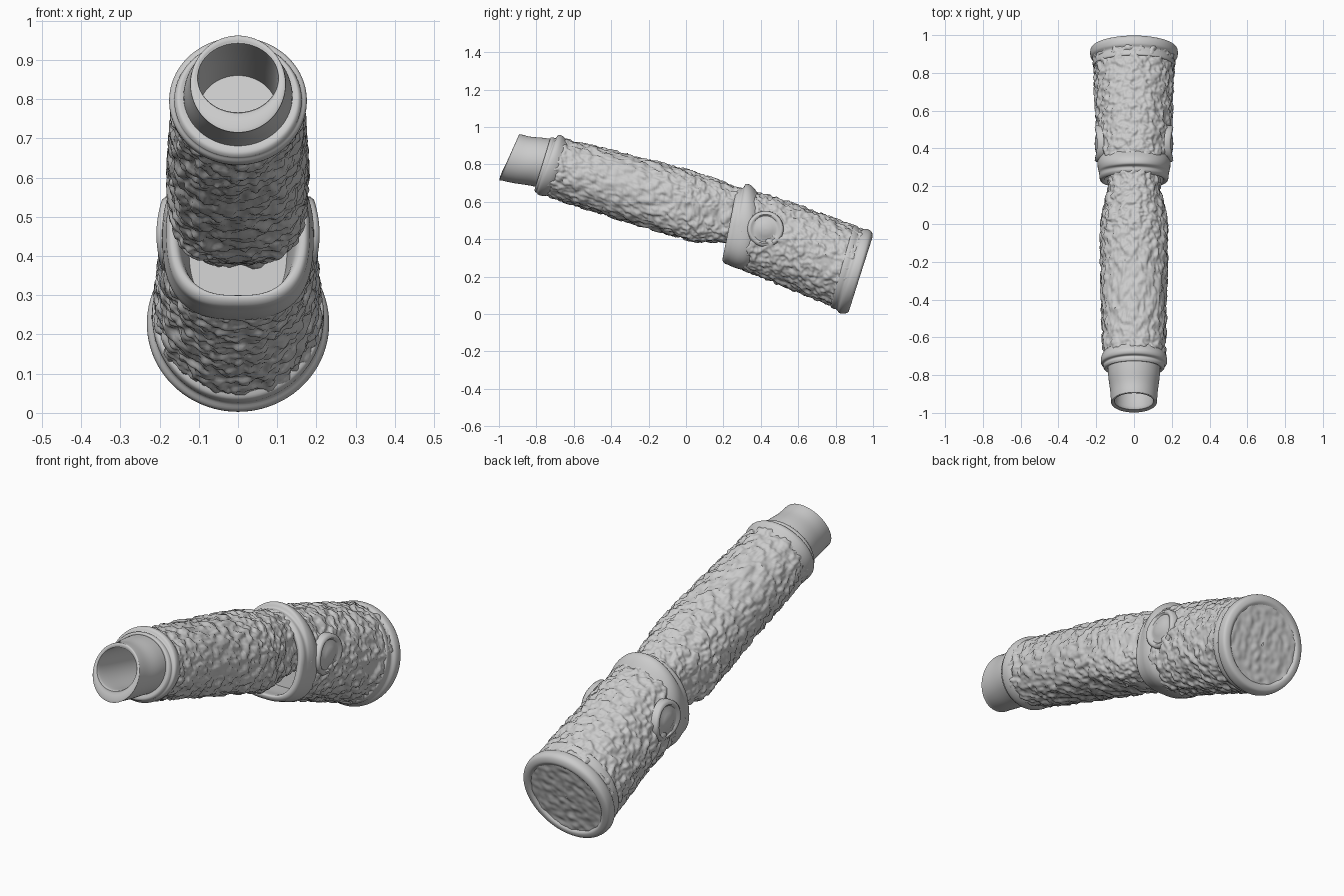
import bpy, math
from mathutils import Vector, noise


def catmull(a, b, c, d, t):
    return 0.5 * (2*b + (c-a)*t + (2*a-5*b+4*c-d)*t*t + (3*b-a-3*c+d)*t**3)


def loft(name, sections, steps=4, seg=64, rough=0.0, cap_end=False, angle=50):
    """Section = top y, top z, bottom y, bottom z, half width, lower squareness."""
    n = len(sections)
    rows = []
    for i in range(n - 1):
        p = [sections[min(max(k, 0), n - 1)] for k in (i-1, i, i+1, i+2)]
        rows += [[catmull(*q, s / steps) for q in zip(*p)] for s in range(steps)]
    rows.append(sections[-1])
    verts, faces = [], []
    for ty, tz, by, bz, rx, ex in rows:
        top, bot = Vector((0, ty, tz)), Vector((0, by, bz))
        mid, up = (top + bot) / 2, (top - bot) / 2
        for k in range(seg):
            a = 2 * math.pi * k / seg
            c, s = math.cos(a), math.sin(a)
            e = 2 / ex if c < 0 else 1
            off = (up * math.copysign(abs(c)**e, c)
                   + Vector((rx * math.copysign(abs(s)**e, s), 0, 0)))
            v = mid + off
            if rough:
                h = noise.noise(v * 26) + 0.7 * noise.noise(v * 55)
                v += off.normalized() * rough * max(-0.8, min(0.8, h * 1.6))
            verts.append(v)
    for r in range(len(rows) - 1):
        for k in range(seg):
            a, b = r*seg + k, r*seg + (k+1) % seg
            faces.append((a, b, b + seg, a + seg))
    if cap_end:
        faces.append(tuple(range((len(rows)-1)*seg, len(rows)*seg)))
    me = bpy.data.meshes.new(name)
    me.from_pydata(verts, [], faces)
    ob = bpy.data.objects.new(name, me)
    bpy.context.collection.objects.link(ob)
    return finish(ob, angle)


def finish(ob, angle=50):
    bpy.ops.object.select_all(action='DESELECT')
    ob.select_set(True)
    bpy.context.view_layer.objects.active = ob
    bpy.ops.object.mode_set(mode='EDIT')
    bpy.ops.mesh.select_all(action='SELECT')
    bpy.ops.mesh.normals_make_consistent(inside=False)
    bpy.ops.object.mode_set(mode='OBJECT')
    bpy.ops.object.shade_smooth_by_angle(angle=math.radians(angle))
    return ob


# rough grip, squarer underneath where it narrows into the barrel
loft("grip", [
    (-0.68, 0.94, -0.79, 0.65, 0.163, 2),
    (-0.50, 0.90, -0.59, 0.58, 0.168, 2.1),
    (-0.20, 0.825, -0.29, 0.485, 0.174, 2.4),
    (0.00, 0.772, -0.06, 0.418, 0.176, 3),
    (0.08, 0.748, 0.04, 0.388, 0.166, 3.6),
    (0.20, 0.705, 0.16, 0.388, 0.142, 3.6),
    (0.33, 0.655, 0.28, 0.385, 0.13, 3.2),
    (0.42, 0.62, 0.38, 0.37, 0.12, 3)], steps=26, seg=190, rough=0.009, angle=60)

# double ridged collar at the front of the grip
loft("front_collar", [
    (-0.62, 0.91, -0.72, 0.64, 0.155, 2),
    (-0.645, 0.937, -0.745, 0.633, 0.169, 2),
    (-0.665, 0.955, -0.77, 0.632, 0.175, 2),
    (-0.685, 0.955, -0.79, 0.638, 0.174, 2),
    (-0.697, 0.94, -0.80, 0.65, 0.163, 2),
    (-0.71, 0.945, -0.805, 0.652, 0.162, 2),
    (-0.725, 0.942, -0.81, 0.665, 0.152, 2),
    (-0.72, 0.92, -0.80, 0.69, 0.13, 2)], seg=96)

# hollow mouthpiece with slanted opening
loft("mouthpiece", [
    (-0.68, 0.93, -0.78, 0.675, 0.14, 2),
    (-0.76, 0.942, -0.84, 0.688, 0.137, 2),
    (-0.83, 0.948, -0.92, 0.70, 0.127, 2),
    (-0.88, 0.96, -0.985, 0.714, 0.122, 2),
    (-0.892, 0.96, -0.998, 0.718, 0.12, 2),
    (-0.895, 0.945, -0.985, 0.755, 0.106, 2),
    (-0.88, 0.938, -0.965, 0.765, 0.102, 2),
    (-0.75, 0.91, -0.83, 0.73, 0.101, 2),
    (-0.56, 0.86, -0.62, 0.68, 0.10, 2)], seg=96, cap_end=True)

# rough wide barrel
loft("barrel", [
    (0.31, 0.66, 0.25, 0.265, 0.183, 2.6),
    (0.42, 0.642, 0.34, 0.222, 0.19, 2.3),
    (0.60, 0.583, 0.50, 0.157, 0.199, 2),
    (0.78, 0.515, 0.67, 0.088, 0.208, 2),
    (0.95, 0.45, 0.82, 0.03, 0.213, 2)], steps=32, seg=210, rough=0.009, angle=60)

# thick barrel lip with recessed mouth below the grip
loft("barrel_lip", [
    (0.40, 0.62, 0.36, 0.25, 0.17, 2.6),
    (0.37, 0.665, 0.315, 0.238, 0.19, 2.7),
    (0.345, 0.69, 0.28, 0.242, 0.193, 2.8),
    (0.32, 0.695, 0.25, 0.252, 0.188, 2.8),
    (0.305, 0.675, 0.228, 0.262, 0.184, 2.8),
    (0.285, 0.675, 0.205, 0.272, 0.182, 2.8),
    (0.268, 0.66, 0.195, 0.29, 0.17, 2.8),
    (0.28, 0.64, 0.205, 0.30, 0.15, 2.8),
    (0.33, 0.62, 0.27, 0.285, 0.135, 3),
    (0.40, 0.60, 0.35, 0.275, 0.125, 3)], seg=112, cap_end=True)

# flange at the wide end
loft("end_flange", [
    (0.89, 0.44, 0.77, 0.06, 0.20, 2),
    (0.895, 0.472, 0.775, 0.038, 0.216, 2),
    (0.915, 0.466, 0.79, 0.028, 0.219, 2),
    (0.935, 0.45, 0.805, 0.024, 0.217, 2),
    (0.955, 0.455, 0.82, 0.006, 0.23, 2),
    (0.98, 0.45, 0.845, 0.003, 0.232, 2),
    (0.995, 0.435, 0.866, 0.009, 0.225, 2),
    (0.997, 0.41, 0.875, 0.03, 0.20, 2),
    (0.985, 0.395, 0.868, 0.045, 0.185, 2)], seg=96)

# lightly uneven end plate, closed as shrinking rings
plate = loft("end_plate", [
    (0.986 - 0.055*t, 0.40 - 0.175*t, 0.869 + 0.055*t, 0.04 + 0.175*t, 0.19*(1-t), 2)
    for t in [i / 14 for i in range(14)] + [0.985]], steps=3, seg=100)
axis = Vector((0, 0.955, -0.297))
for v in plate.data.vertices:
    v.co += axis * 0.006 * noise.noise(v.co * 32)


# round side badge: raised ring around a plain domed button
def badge(name, side):
    profile = [(0.097, -0.02), (0.096, 0.006), (0.088, 0.013), (0.078, 0.012),
               (0.07, 0.003), (0.055, 0.003), (0.04, 0.009), (0.02, 0.012), (0.002, 0.013)]
    seg = 48
    verts = [(side * (0.195 + h - 0.3 * (r * math.sin(2*math.pi*k/seg))**2 * 6),
              0.425 + r * math.cos(2*math.pi*k/seg),
              0.455 + r * math.sin(2*math.pi*k/seg))
             for r, h in profile for k in range(seg)]
    faces = [(i*seg + k, i*seg + (k+1) % seg, (i+1)*seg + (k+1) % seg, (i+1)*seg + k)
             for i in range(len(profile) - 1) for k in range(seg)]
    faces.append(tuple(range((len(profile)-1)*seg, len(profile)*seg)))
    me = bpy.data.meshes.new(name)
    me.from_pydata(verts, [], faces)
    ob = bpy.data.objects.new(name, me)
    bpy.context.collection.objects.link(ob)
    finish(ob)


badge("right_badge", 1)
badge("left_badge", -1)
